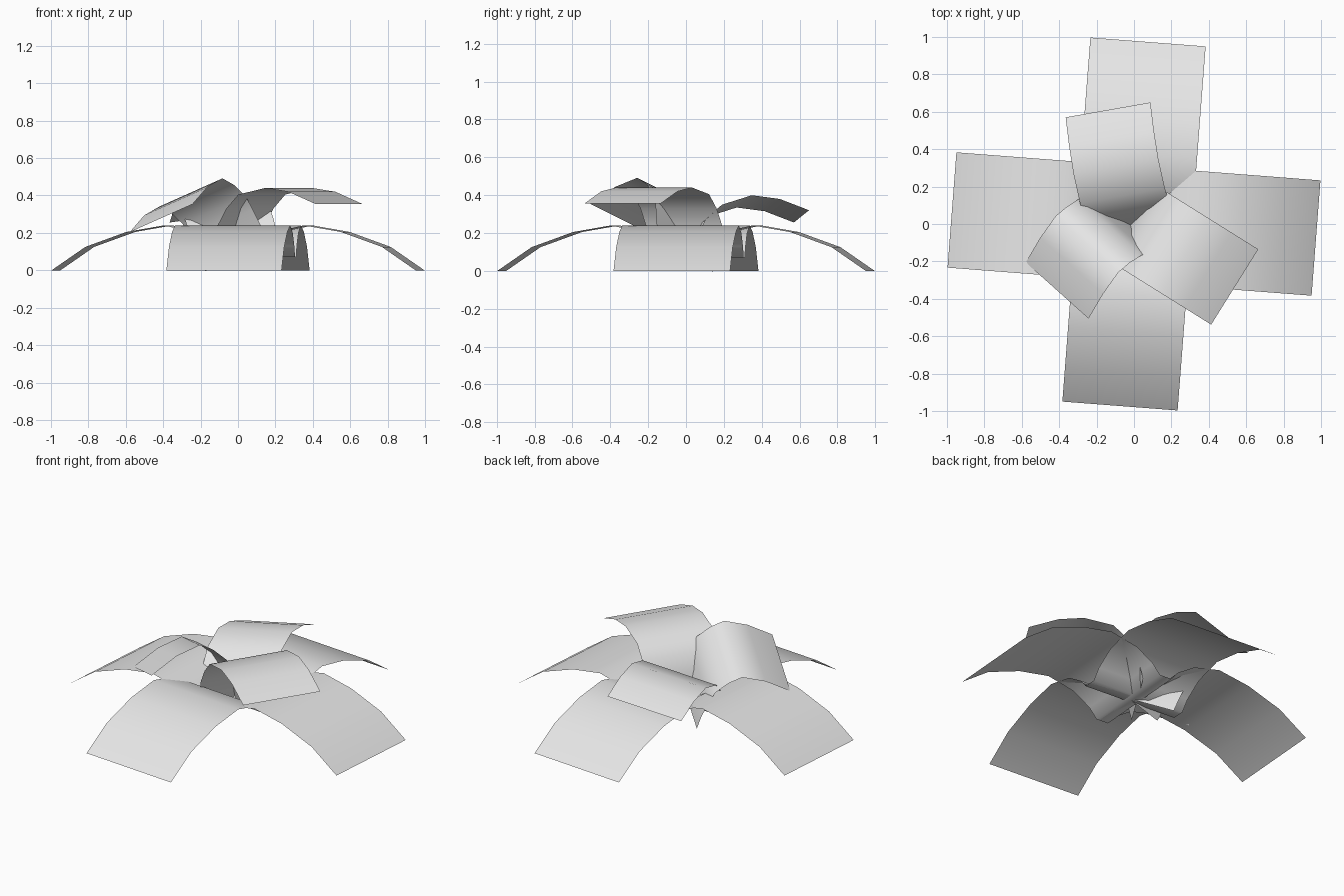
import bpy
import math
from mathutils import Matrix, Vector

cube = bpy.data.objects.get("Cube")
if cube:
    bpy.data.objects.remove(cube, do_unlink=True)

# One pale colour for every leaf
COLOUR = (0.8, 0.8, 0.8, 1.0)
pale = bpy.data.materials.new("pale_grey")
pale.use_nodes = True
pale.diffuse_color = COLOUR
pale.node_tree.nodes["Principled BSDF"].inputs["Base Color"].default_value = COLOUR

ROOT = Vector((0, 0, 0.07))  # all leaves grow from this point


def leaf(name, profile, width, heading, roll=0):
    """Sweep a (reach, height) profile sideways, then roll and turn it about the root."""
    turn = Matrix.Rotation(math.radians(heading), 3, 'Z')
    bank = Matrix.Rotation(math.radians(roll), 3, 'X')
    verts = []
    for reach, height in profile:
        for side in (-0.5, 0.5):
            verts.append(ROOT + turn @ bank @ Vector((reach, side * width, height)))
    faces = [(i, i + 2, i + 3, i + 1) for i in range(0, len(verts) - 2, 2)]
    mesh = bpy.data.meshes.new(name)
    mesh.from_pydata(verts, [], faces)
    mesh.materials.append(pale)
    mesh.polygons.foreach_set("use_smooth", [True] * len(faces))
    mesh.update()
    obj = bpy.data.objects.new(name, mesh)
    bpy.context.collection.objects.link(obj)
    return obj


# Four broad lower leaves arching down to the ground
lower = [(-0.02, 0), (0.04, 0), (0.09, 0.06), (0.2, 0.13), (0.375, 0.17),
         (0.575, 0.135), (0.795, 0.055), (0.976, -0.07)]
for i, side in enumerate(("left", "back", "right", "front")):
    leaf("lower_leaf_" + side, lower, 0.618, 90 * i - 4.4)

# Three smaller upper leaves
upper_left = [(-0.02, 0), (0, 0.08), (0.02, 0.17), (0.075, 0.26), (0.15, 0.335),
              (0.32, 0.37), (0.465, 0.35), (0.635, 0.285)]
leaf("upper_leaf_left", upper_left, 0.475, -32)

upper_back = [(-0.02, 0), (0.02, 0.07), (0.07, 0.17), (0.16, 0.25), (0.32, 0.30),
              (0.47, 0.28), (0.625, 0.22)]
leaf("upper_leaf_back", upper_back, 0.465, 100, -8)

upper_right = [(0.01, 0), (0.03, 0.09), (0.066, 0.19), (0.097, 0.265), (0.171, 0.33),
               (0.248, 0.365), (0.389, 0.315), (0.539, 0.22)]
leaf("upper_leaf_right", upper_right, 0.475, 228.2, 18.4)
